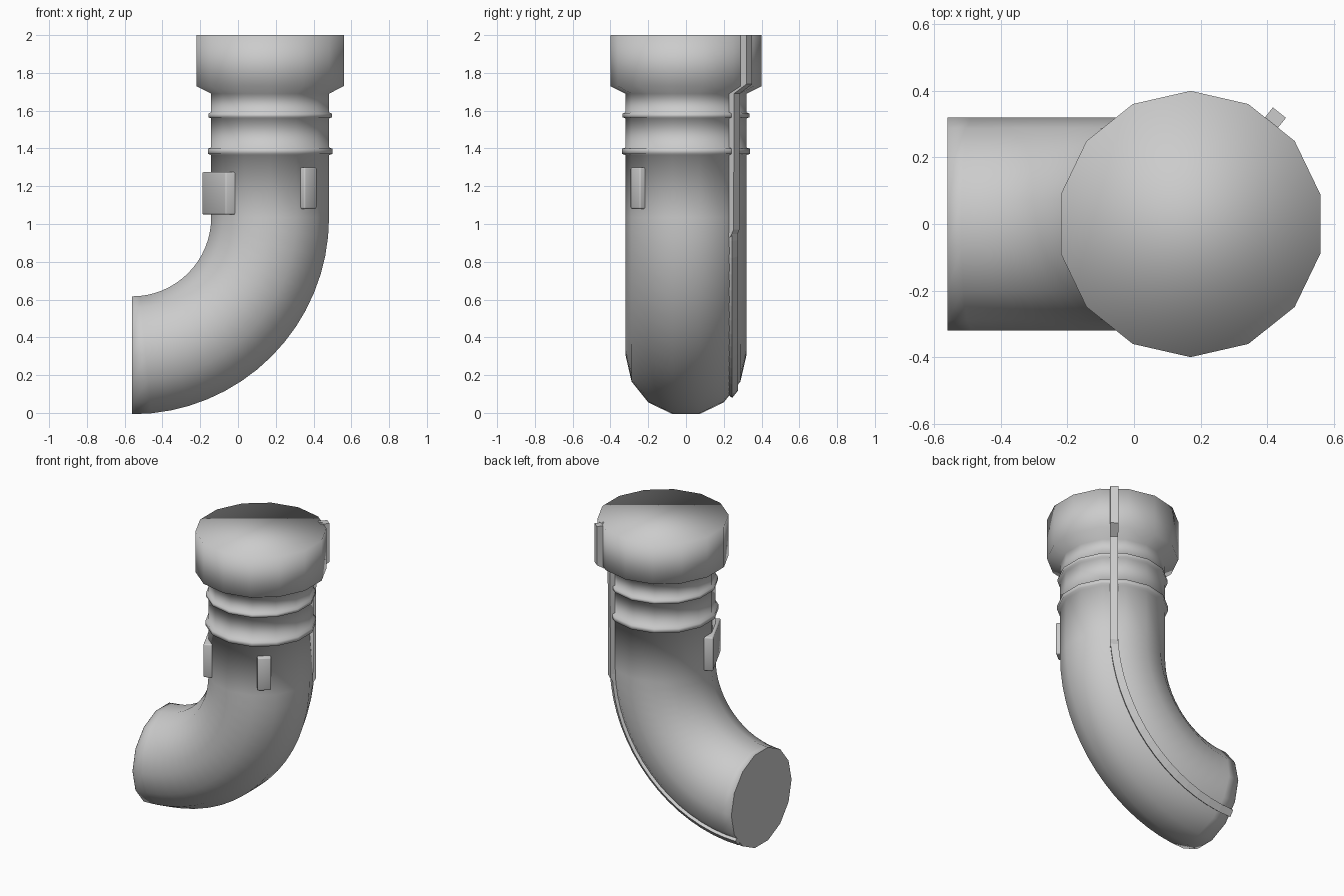
import bpy, bmesh
from math import cos, sin, pi, radians

cube = bpy.data.objects.get("Cube")
if cube:
    bpy.data.objects.remove(cube)

BEND_X, BEND_Z, BEND_R = -0.56, 1.035, 0.73   # centre and radius of the elbow
SIDES, STEPS = 14, 16
FACET = 2 * pi / SIDES

grey = bpy.data.materials.new("plain_grey")
grey.use_nodes = True
grey.diffuse_color = (0.6, 0.6, 0.6, 1)
grey.node_tree.nodes["Principled BSDF"].inputs["Base Color"].default_value = (0.6, 0.6, 0.6, 1)


def place(turn, lift, u, v):
    """Point at offset u outward and v backward from the pipe axis."""
    r = BEND_R + u
    return (BEND_X + r * cos(turn), v, BEND_Z - r * sin(turn) + lift)


def circle(radius):
    return [(radius * cos((k + 0.5) * FACET), radius * sin((k + 0.5) * FACET))
            for k in range(SIDES)]


def rect(phi, inner, outer, half):
    """Rectangle standing on the pipe at angle phi round its section."""
    corners = [(inner, -half), (outer, -half), (outer, half), (inner, half)]
    return [(r * cos(phi) - t * sin(phi), r * sin(phi) + t * cos(phi)) for r, t in corners]


def sweep(name, stations, smooth=False, bevel=0):
    """Skin a closed solid through stations of (turn, height, section)."""
    bm = bmesh.new()
    rings = []
    for turn, height, section in stations:
        lift = height - BEND_Z if turn == 0 else 0
        rings.append([bm.verts.new(place(turn, lift, u, v)) for u, v in section])
    n = len(rings[0])
    for a, b in zip(rings, rings[1:]):
        for k in range(n):
            bm.faces.new((a[k], a[(k + 1) % n], b[(k + 1) % n], b[k]))
    bm.faces.new(rings[0])
    bm.faces.new(rings[-1])
    return finish(name, bm, smooth, bevel)


def finish(name, bm, smooth=False, bevel=0):
    bmesh.ops.recalc_face_normals(bm, faces=bm.faces)
    if bevel:
        bmesh.ops.bevel(bm, geom=bm.edges[:], offset=bevel, segments=2,
                        profile=0.5, affect='EDGES')
    for f in bm.faces:
        f.smooth = smooth
    mesh = bpy.data.meshes.new(name)
    bm.to_mesh(mesh)
    bm.free()
    mesh.materials.append(grey)
    ob = bpy.data.objects.new(name, mesh)
    bpy.context.collection.objects.link(ob)
    return ob


# Pipe: collar, neck with two raised rings, then the elbow
profile = [(2.0, 0.40), (1.73, 0.40), (1.69, 0.32)]
for z, half, rim in ((1.575, 0.01, 0.335), (1.385, 0.014, 0.338)):
    profile += [(z + half + 0.006, 0.32), (z + half, rim), (z - half, rim), (z - half - 0.006, 0.32)]
stations = [(0, z, circle(r)) for z, r in profile]
stations += [(i * pi / 2 / STEPS, BEND_Z, circle(0.32)) for i in range(STEPS + 1)]
sweep("pipe", stations, smooth=True)

# Flat disc closing the lower mouth
bm = bmesh.new()
disc = bm.faces.new([bm.verts.new(place(pi / 2, 0, u, v)) for u, v in circle(0.32)])
bmesh.ops.translate(bm, verts=bm.verts, vec=(-0.001, 0, 0))
disc.normal_update()
flip = disc.normal.x > 0
end_disc = finish("mouth_disc", bm)
if (end_disc.data.polygons[0].normal.x > 0):
    end_disc.data.flip_normals()

# Back seam: a straight strip over the collar and neck, then a thinner curved one
seam = 2 * FACET
sweep("seam_strip_upper", [(0, z, rect(seam, inner, outer, 0.025)) for z, inner, outer in
      ((2.0, 0.37, 0.428), (1.74, 0.37, 0.428), (1.69, 0.29, 0.345),
       (0.97, 0.29, 0.342), (0.93, 0.29, 0.32))])
sweep("seam_strip_lower", [(radians(2) + i * radians(88) / STEPS, 0, rect(seam, 0.29, 0.332, 0.024))
      for i in range(STEPS + 1)])

# Lugs on the front and on the inside of the bend
for name, phi, outer, half, low, high in (
        ("front_lug", -2 * FACET, 0.345, 0.042, 1.08, 1.30),
        ("inner_lug", pi + FACET, 0.332, 0.145, 1.05, 1.275)):
    lug = sweep(name, [(0, z, rect(phi, 0.22, outer, half)) for z in (high, low)], bevel=0.008)
    bpy.context.view_layer.objects.active = lug
    lug.select_set(True)
    bpy.ops.object.shade_smooth_by_angle(angle=radians(50))
    lug.select_set(False)
